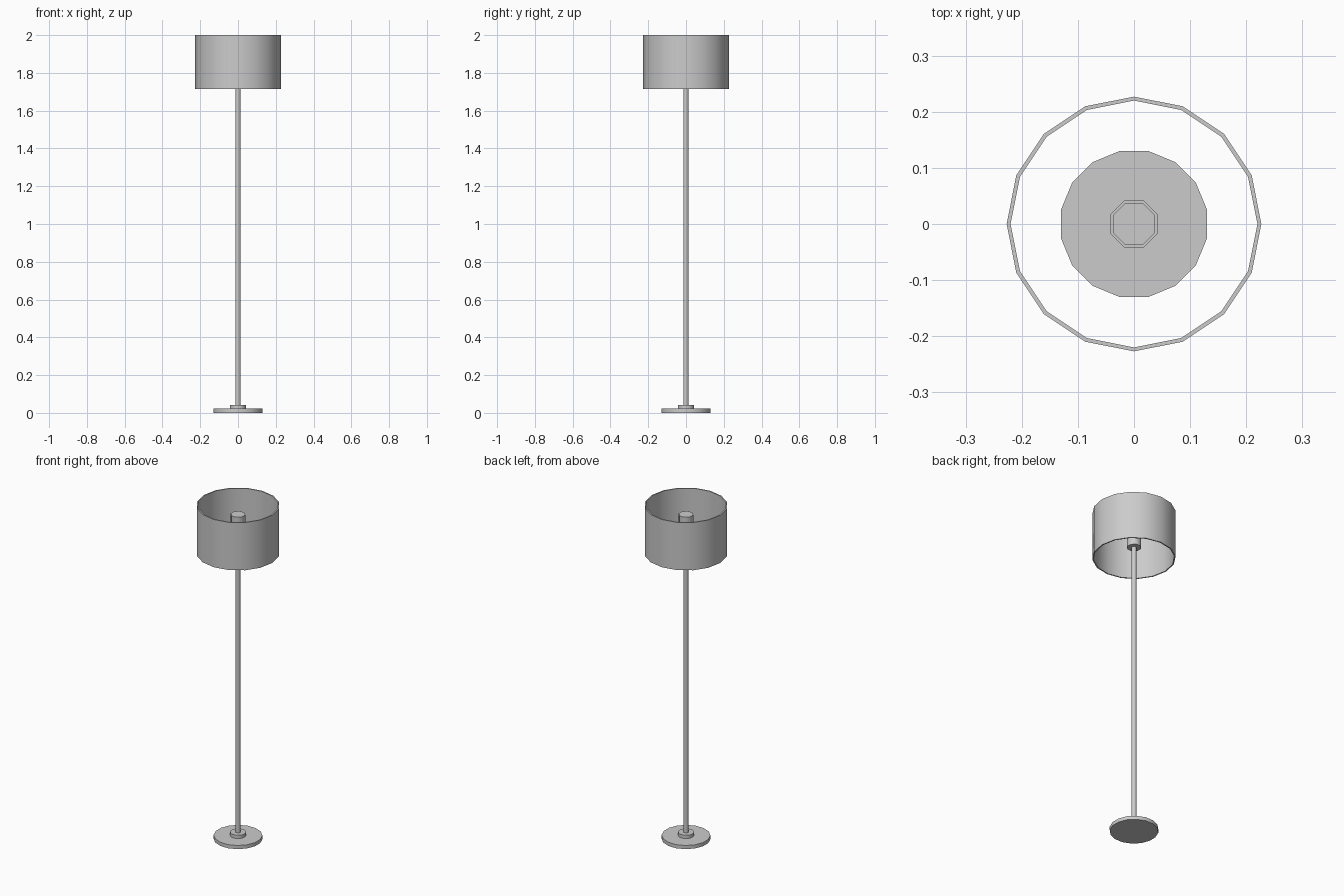
import bpy
import math

# Remove the default cube
cube = bpy.data.objects.get("Cube")
if cube:
    bpy.data.objects.remove(cube, do_unlink=True)

# Single grey finish
GREY = (0.6, 0.6, 0.6, 1.0)
grey = bpy.data.materials.new("plain_grey")
grey.use_nodes = True
grey.diffuse_color = GREY
grey.node_tree.nodes["Principled BSDF"].inputs["Base Color"].default_value = GREY


def finish(obj, name):
    obj.name = name
    obj.data.materials.append(grey)
    bpy.ops.object.shade_smooth_by_angle(angle=math.radians(50))
    return obj


def cylinder(name, apothem, z0, z1, sides):
    """Upright prism with flat sides facing the axes."""
    half = math.pi / sides
    bpy.ops.mesh.primitive_cylinder_add(
        vertices=sides, radius=apothem / math.cos(half), depth=z1 - z0,
        location=(0, 0, (z0 + z1) / 2), rotation=(0, 0, half))
    bpy.ops.object.transform_apply()
    return finish(bpy.context.object, name)


def tube(name, outer, inner, z0, z1, sides):
    """Open-ended ring wall with corners on the axes."""
    profile = [(outer, z0), (outer, z1), (inner, z1), (inner, z0)]
    verts = []
    for i in range(sides):
        a = 2 * math.pi * i / sides
        verts += [(r * math.cos(a), r * math.sin(a), z) for r, z in profile]
    n = len(profile)
    faces = []
    for i in range(sides):
        j = (i + 1) % sides
        for k in range(n):
            m = (k + 1) % n
            faces.append((i * n + k, j * n + k, j * n + m, i * n + m))
    mesh = bpy.data.meshes.new(name)
    mesh.from_pydata(verts, [], faces)
    obj = bpy.data.objects.new(name, mesh)
    bpy.context.collection.objects.link(obj)
    bpy.ops.object.select_all(action='DESELECT')
    obj.select_set(True)
    bpy.context.view_layer.objects.active = obj
    return finish(obj, name)


# Foot and pole
cylinder("base_plate", 0.13, 0, 0.022, 16)
cylinder("base_collar", 0.042, 0.022, 0.042, 8)
cylinder("pole", 0.013, 0.042, 1.79, 8)

# Lamp holder and shade
cylinder("lamp_socket", 0.0375, 1.78, 1.946, 8)
tube("lamp_shade", 0.227, 0.22, 1.714, 2.0, 16)
